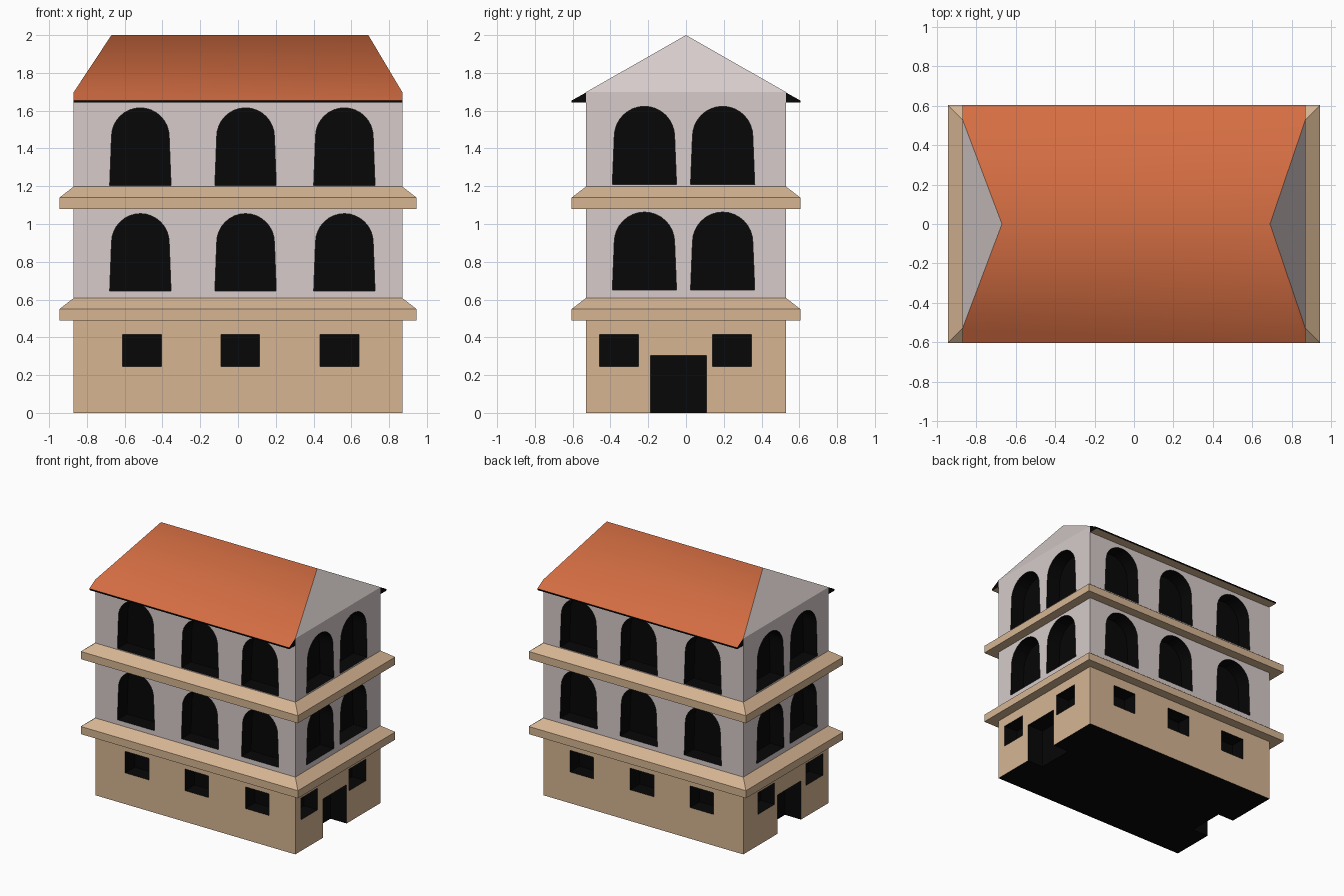
import bpy, bmesh, math
from mathutils import Vector

if "Cube" in bpy.data.objects:
    bpy.data.objects.remove(bpy.data.objects["Cube"], do_unlink=True)


def material(name, rgb):
    m = bpy.data.materials.new(name)
    m.use_nodes = True
    m.diffuse_color = (*rgb, 1)
    bsdf = m.node_tree.nodes["Principled BSDF"]
    bsdf.inputs["Base Color"].default_value = (*rgb, 1)
    bsdf.inputs["Roughness"].default_value = 0.9
    return m


PLASTER = material("pale plaster", (0.67, 0.60, 0.59))
STONE = material("tan stone", (0.67, 0.46, 0.29))
TILE = material("terracotta tile", (0.66, 0.155, 0.055))
DARK = material("dark opening", (0.002, 0.002, 0.002))

HX, HY = 0.87, 0.53            # wall half sizes
EAVE_Y, EAVE_Z, TOP = 0.605, 1.655, 2.0
SHOULDER = EAVE_Z + (EAVE_Y - HY) * (TOP - EAVE_Z) / EAVE_Y
RIDGE = {-1: -0.67, 1: 0.69}   # ridge ends


def finish(name, bm, *mats):
    bmesh.ops.recalc_face_normals(bm, faces=bm.faces)
    me = bpy.data.meshes.new(name)
    bm.to_mesh(me)
    bm.free()
    for m in mats:
        me.materials.append(m)
    ob = bpy.data.objects.new(name, me)
    bpy.context.collection.objects.link(ob)
    return ob


def stacked(name, rings, *mats):
    """Closed solid through rectangular rings (half x, half y, z)."""
    bm = bmesh.new()
    loops = [[bm.verts.new((sx * x, sy * y, z))
              for sx, sy in ((-1, -1), (1, -1), (1, 1), (-1, 1))]
             for x, y, z in rings]
    for a, b in zip(loops, loops[1:]):
        for i in range(4):
            j = (i + 1) % 4
            bm.faces.new((a[i], a[j], b[j], b[i]))
    bm.faces.new(loops[0])
    bm.faces.new(loops[-1])
    return finish(name, bm, *mats)


def rectangle(centre, width, low, high):
    a, b = centre - width / 2, centre + width / 2
    return [(a, low), (b, low), (b, high), (a, high)]


def arch(centre, width, low, high):
    r = width * 0.47
    pts = [(centre - width / 2, low), (centre + width / 2, low)]
    for i in range(17):
        t = math.pi * i / 16
        pts.append((centre + r * math.cos(t), high - r + r * math.sin(t)))
    return pts


def add_recess(bm, outline, axis, depth):
    """Cutting prisms on both opposite walls along one axis."""
    wall = HX if axis == "x" else HY
    for s in (-1, 1):
        ends = []
        for d in (s * (wall - depth), s * (wall + 0.1)):
            ends.append([bm.verts.new((d, u, z) if axis == "x" else (u, d, z))
                         for u, z in outline])
        a, b = ends
        bm.faces.new(a)
        bm.faces.new(b)
        for i in range(len(a)):
            j = (i + 1) % len(a)
            bm.faces.new((a[i], a[j], b[j], b[i]))


def storey(name, low, high, mat, recesses):
    wall = stacked(name, [(HX, HY, low), (HX, HY, high)], mat, DARK)
    bm = bmesh.new()
    for r in recesses:
        add_recess(bm, *r)
    cutter = finish("opening_cutter", bm)
    cutter.hide_render = True
    mod = wall.modifiers.new("openings", "BOOLEAN")
    mod.object, mod.operation, mod.solver = cutter, "DIFFERENCE", "EXACT"
    bpy.context.view_layer.objects.active = wall
    bpy.ops.object.modifier_apply(modifier=mod.name)
    bpy.data.objects.remove(cutter, do_unlink=True)
    # outer wall faces keep the wall colour, everything inside is dark
    for p in wall.data.polygons:
        c = p.center
        outer = (abs(abs(c.x) - HX) < 1e-3 and abs(p.normal.x) > 0.9
                 or abs(abs(c.y) - HY) < 1e-3 and abs(p.normal.y) > 0.9)
        p.material_index = 0 if outer else 1


# Ground floor with small windows and end doors
ground = [(rectangle(x, 0.205, 0.245, 0.415), "y", 0.12) for x in (-0.508, 0.012, 0.537)]
ground += [(rectangle(y, 0.207, 0.245, 0.415), "x", 0.12) for y in (-0.355, 0.243)]
ground.append((rectangle(-0.04, 0.295, -0.1, 0.305), "x", 0.14))
storey("ground_floor", 0, 0.5, STONE, ground)

# Two arcaded upper floors
for name, low, high, sill in (("middle_floor", 0.6, 1.1, 0.645),
                              ("top_floor", 1.18, SHOULDER, 1.205)):
    holes = [(arch(x, 0.325, sill, sill + 0.41), "y", 0.12) for x in (-0.517, 0.04, 0.563)]
    holes += [(arch(y, 0.34, sill + 0.005, sill + 0.418), "x", 0.12) for y in (-0.22, 0.194)]
    storey(name, low, high, PLASTER, holes)

# Cornices with a sloping upper edge
for name, z in (("lower_cornice", 0.49), ("upper_cornice", 1.08)):
    stacked(name, [(0.945, 0.605, z), (0.945, 0.605, z + 0.06), (HX, HY, z + 0.118)], STONE)

# Roof slopes joined along the ridge
bm = bmesh.new()
ridge = {s: bm.verts.new((RIDGE[s], 0, TOP)) for s in (-1, 1)}
for sy in (-1, 1):
    edge = [bm.verts.new((sx * HX, sy * y, z)) for sx, y, z in
            ((-1, HY, SHOULDER), (-1, EAVE_Y, EAVE_Z), (1, EAVE_Y, EAVE_Z), (1, HY, SHOULDER))]
    bm.faces.new([ridge[-1]] + edge + [ridge[1]])
roof = finish("roof", bm, TILE)
for p in roof.data.polygons:
    p.use_smooth = True
    if p.normal.z < 0:
        p.flip()

# Leaning gable ends
for name, s in (("right_gable", -1), ("left_gable", 1)):
    bm = bmesh.new()
    f = bm.faces.new([bm.verts.new(v) for v in
                      ((s * HX, -s * HY, SHOULDER), (s * HX, s * HY, SHOULDER), (RIDGE[s], 0, TOP))])
    finish(name, bm, PLASTER)

# Boxed eaves: dark ends and edge, stone underside
for name, s in (("front_eave", -1), ("back_eave", 1)):
    bm = bmesh.new()
    outline = ((HY, 1.643), (EAVE_Y, 1.643), (EAVE_Y, EAVE_Z - 0.001), (HY, SHOULDER - 0.002))
    a, b = [[bm.verts.new((x, s * y, z)) for y, z in outline] for x in (-HX, HX)]
    bm.faces.new(a)
    bm.faces.new(b)
    for i in range(4):
        j = (i + 1) % 4
        bm.faces.new((a[i], a[j], b[j], b[i]))
    eave = finish(name, bm, DARK, STONE)
    for p in eave.data.polygons:
        p.material_index = 1 if p.normal.z < -0.9 else 0
